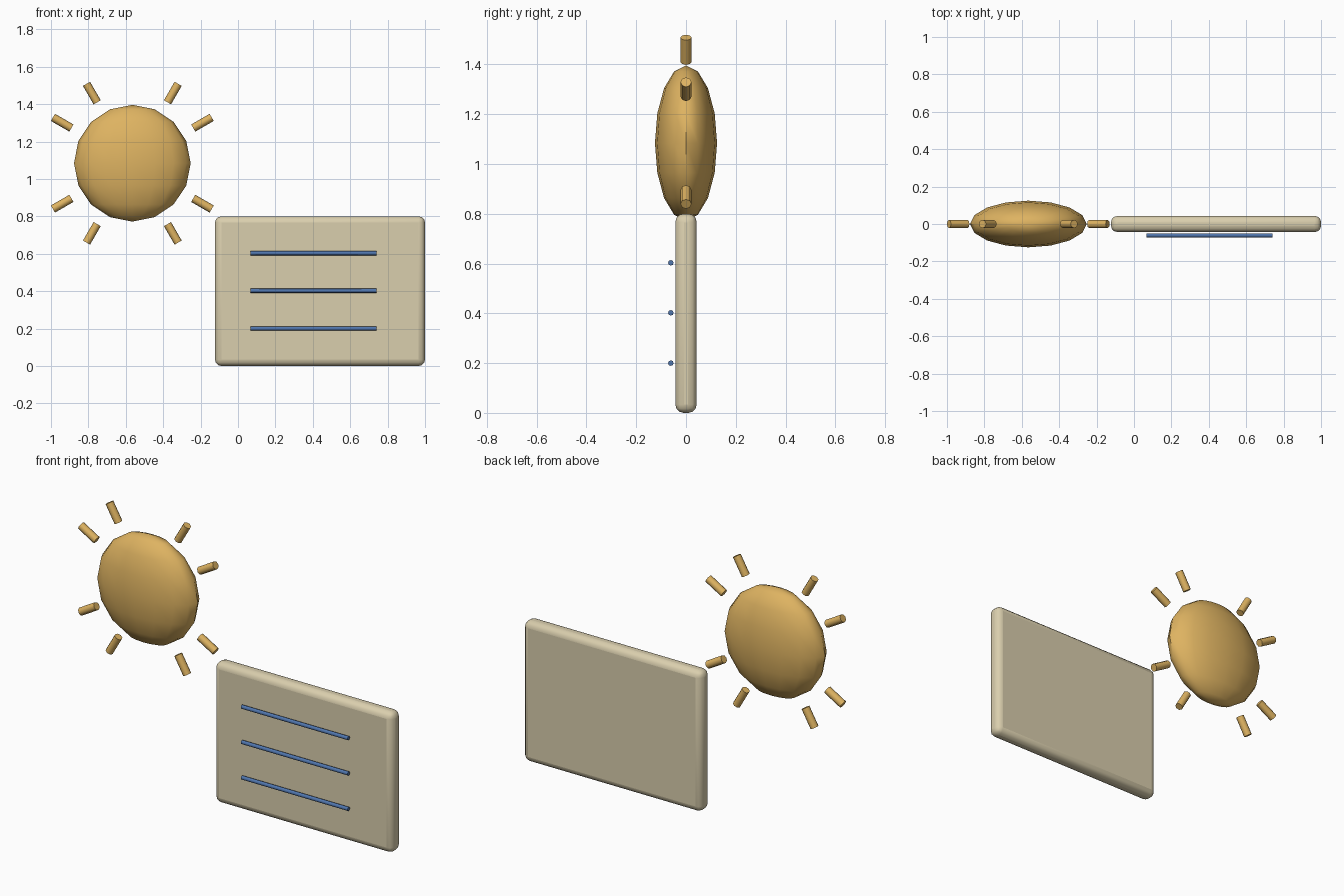
import bpy
from math import radians, cos, sin, pi
from mathutils import Vector

if "Cube" in bpy.data.objects:
    bpy.data.objects.remove(bpy.data.objects["Cube"], do_unlink=True)


def make_material(name, colour):
    mat = bpy.data.materials.new(name)
    mat.use_nodes = True
    mat.diffuse_color = (*colour, 1)
    mat.node_tree.nodes["Principled BSDF"].inputs["Base Color"].default_value = (*colour, 1)
    return mat


gold = make_material("gold", (0.73, 0.45, 0.12))
cream = make_material("cream", (0.70, 0.62, 0.42))
blue = make_material("blue", (0.08, 0.18, 0.42))


def finish(name, mat, angle=50):
    obj = bpy.context.object
    obj.name = obj.data.name = name
    obj.data.materials.append(mat)
    bpy.ops.object.transform_apply(location=False, rotation=False, scale=True)
    bpy.ops.object.shade_smooth_by_angle(angle=radians(angle))
    return obj


def rod(name, start, end, radius, mat, sides=8):
    axis = end - start
    bpy.ops.mesh.primitive_cylinder_add(
        vertices=sides, radius=radius, depth=axis.length, location=(start + end) / 2,
        rotation=axis.to_track_quat("Z", "Y").to_euler())
    return finish(name, mat)


# Sun: flattened low-poly ball
sun_centre = Vector((-0.565, 0, 1.084))
bpy.ops.mesh.primitive_uv_sphere_add(segments=16, ring_count=8, radius=0.312, location=sun_centre)
bpy.context.object.scale.y = 0.4
finish("sun_disc", gold)

# Eight rays around the sun, in pairs 30 degrees off the axes
for i, deg in enumerate((30, 60, 120, 150, 210, 240, 300, 330)):
    direction = Vector((cos(radians(deg)), 0, sin(radians(deg))))
    rod(f"sun_ray_{i + 1}", sun_centre + direction * 0.376,
        sun_centre + direction * 0.49, 0.022, gold)

# Rounded panel
bpy.ops.mesh.primitive_cube_add(size=1, location=(0.4385, 0, 0.4))
bpy.context.object.scale = (1.123, 0.086, 0.8)
panel = finish("panel", cream)
bevel = panel.modifiers.new("rounded_edges", "BEVEL")
bevel.width = 0.034
bevel.segments = 3

# Three text lines floating in front of the panel
for i, z in enumerate((0.2, 0.402, 0.603)):
    rod(f"panel_line_{i + 1}", Vector((0.068, -0.061, z)), Vector((0.74, -0.061, z)), 0.0112, blue)
